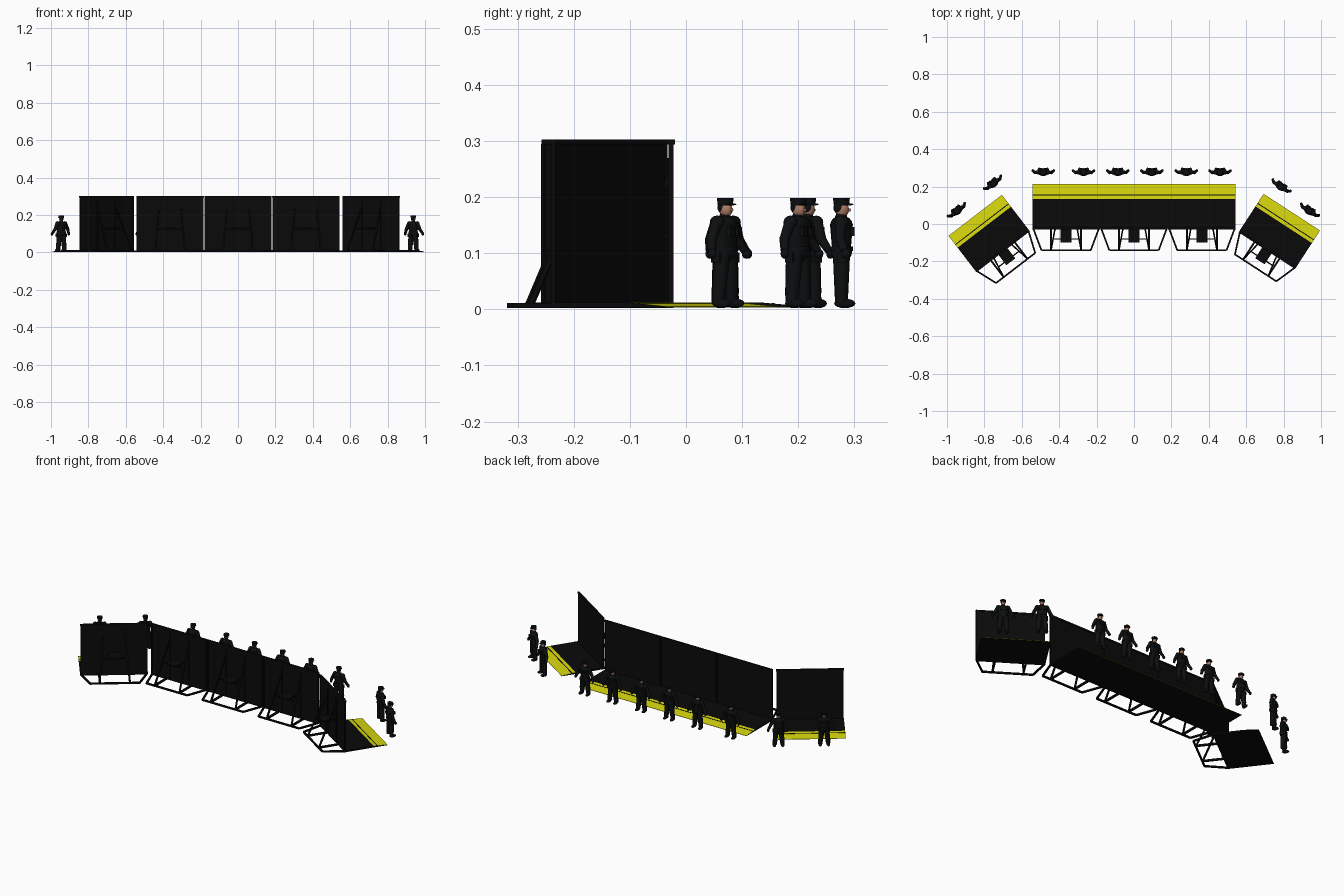
import bpy, bmesh, math
from mathutils import Matrix, Vector

if "Cube" in bpy.data.objects:
    bpy.data.objects.remove(bpy.data.objects["Cube"])

def material(name, rgb):
    m = bpy.data.materials.new(name)
    m.diffuse_color = (*rgb, 1)
    m.use_nodes = True
    m.node_tree.nodes["Principled BSDF"].inputs["Base Color"].default_value = m.diffuse_color
    return m

BLACK = material("matte_black", (0.003, 0.003, 0.003))
YELLOW = material("warning_yellow", (0.68, 0.68, 0.004))
CLOTH = material("uniform_black", (0.004, 0.0045, 0.005))
SKIN = material("skin", (0.42, 0.2, 0.13))

def paint(verts, idx):
    for f in {f for v in verts for f in v.link_faces}:
        f.material_index = idx

def box(bm, c, s, idx=0):
    mat = Matrix.Translation(c) @ Matrix.Diagonal((*s, 1))
    paint(bmesh.ops.create_cube(bm, size=1, matrix=mat)["verts"], idx)

def along(a, b):
    a, b = Vector(a), Vector(b)
    q = (b - a).to_track_quat('Z', 'Y').to_matrix().to_4x4()
    return Matrix.Translation((a + b) / 2) @ q, (b - a).length

def bar(bm, a, b, w):
    mat, n = along(a, b)
    bmesh.ops.create_cube(bm, size=1, matrix=mat @ Matrix.Diagonal((w, w, n, 1)))

def limb(bm, a, b, r1, r2, idx=0, flat=1, seg=12):
    mat, n = along(a, b)
    mat = Matrix.Translation(mat.translation) @ Matrix.Diagonal((1, flat, 1, 1)) @ mat.to_3x3().to_4x4()
    paint(bmesh.ops.create_cone(bm, cap_ends=True, segments=seg, radius1=r1, radius2=r2,
                                depth=n, matrix=mat)["verts"], idx)

def ball(bm, c, s, idx=0):
    mat = Matrix.Translation(c) @ Matrix.Diagonal((*s, 1))
    paint(bmesh.ops.create_uvsphere(bm, u_segments=14, v_segments=8, radius=1, matrix=mat)["verts"], idx)

def mesh(name, bm, mats):
    bmesh.ops.recalc_face_normals(bm, faces=bm.faces[:])
    me = bpy.data.meshes.new(name)
    bm.to_mesh(me)
    bm.free()
    for m in mats:
        me.materials.append(m)
    return me

def place(name, me, loc=(0, 0, 0), deg=0):
    ob = bpy.data.objects.new(name, me)
    ob.location = loc
    ob.rotation_euler.z = math.radians(deg)
    bpy.context.collection.objects.link(ob)
    return ob

# Shield wall panel: sheet, edge rails and rear ribs
bm = bmesh.new()
box(bm, (0, 0, 0.151), (0.358, 0.006, 0.298))
box(bm, (0, 0, 0.298), (0.36, 0.011, 0.009))
for s in (-1, 1):
    box(bm, (s * 0.175, -0.002, 0.15), (0.008, 0.009, 0.29))
    box(bm, (s * 0.06, -0.005, 0.14), (0.01, 0.006, 0.26))
wall = mesh("wall_panel", bm, [BLACK])

# Ground frame behind the wall, with sloping braces and a small step
bm = bmesh.new()
z = 0.007
bar(bm, (-0.132, -0.115, z), (0.132, -0.115, z), 0.009)
for s in (-1, 1):
    bar(bm, (s * 0.175, 0, z), (s * 0.132, -0.115, z), 0.009)
    bar(bm, (s * 0.08, 0, z), (s * 0.08, -0.115, z), 0.01)
    bar(bm, (s * 0.06, -0.004, 0.24), (s * 0.08, -0.113, z), 0.008)
box(bm, (0, -0.038, 0.13), (0.06, 0.07, 0.008))
bar(bm, (-0.07, -0.055, 0.125), (0.07, -0.055, 0.125), 0.007)
frame = mesh("rear_frame", bm, [BLACK])

# Floor plate with a sloped yellow ramp, as an extruded profile
def platform(width):
    bm = bmesh.new()
    prof = [(0, 0.003), (0.24, 0.003), (0.24, 0.005), (0.16, 0.012), (0, 0.012)]
    face = bm.faces.new([bm.verts.new((-width / 2, y, h)) for y, h in prof])
    ext = bmesh.ops.extrude_face_region(bm, geom=[face])
    bmesh.ops.translate(bm, vec=(width, 0, 0),
                        verts=[v for v in ext["geom"] if isinstance(v, bmesh.types.BMVert)])
    bmesh.ops.recalc_face_normals(bm, faces=bm.faces[:])
    for f in bm.faces:
        c = f.calc_center_median()
        if c.y > 0.16 and f.normal.z > -0.1 and abs(f.normal.x) < 0.5:
            f.material_index = 1
    # dark line between the two yellow bands
    box(bm, (0, 0.18, 0.0106), (width, 0.005, 0.0012))
    return mesh("floor_plate", bm, [BLACK, YELLOW])

wings = {"left": ((-0.703, -0.144, 0), 37.5), "right": ((0.713, -0.138, 0), -33)}
spots = {f"middle_{i}": ((x, -0.025, 0), 0) for i, x in enumerate((-0.363, 0, 0.363))}
for key, (loc, deg) in {**spots, **wings}.items():
    place(f"wall_panel_{key}", wall, loc, deg)
    place(f"rear_frame_{key}", frame, loc, deg)
place("floor_plate_middle", platform(1.085), (0, -0.025, 0))
wing_floor = platform(0.36)
for key, (loc, deg) in wings.items():
    place(f"floor_plate_{key}", wing_floor, loc, deg)

# Standing guard facing +y
bm = bmesh.new()
for s in (-1, 1):
    limb(bm, (s * 0.021, 0, 0.012), (s * 0.012, 0, 0.1), 0.0115, 0.0155)      # leg
    ball(bm, (s * 0.022, 0.006, 0.0085), (0.0095, 0.019, 0.0085))             # boot
    limb(bm, (s * 0.0215, -0.001, 0.008), (s * 0.02, 0, 0.036), 0.0105, 0.0125)
    ball(bm, (s * 0.025, 0, 0.153), (0.012, 0.013, 0.012))                    # shoulder
    limb(bm, (s * 0.026, 0, 0.154), (s * 0.042, -0.002, 0.123), 0.0105, 0.009)
    ball(bm, (s * 0.042, -0.002, 0.123), (0.0092, 0.0092, 0.0092))            # elbow
    limb(bm, (s * 0.042, -0.002, 0.123), (s * 0.054, 0.006, 0.102), 0.009, 0.007)
    ball(bm, (s * 0.056, 0.008, 0.097), (0.007, 0.008, 0.009))                # glove
    box(bm, (s * 0.027, 0, 0.09), (0.008, 0.016, 0.018))                      # pouch
    box(bm, (s * 0.012, 0.02, 0.137), (0.014, 0.007, 0.016))                  # vest pocket
ball(bm, (0, 0, 0.1), (0.026, 0.019, 0.017))                                  # hips
limb(bm, (0, 0, 0.1), (0, 0, 0.15), 0.024, 0.03, flat=0.68, seg=16)           # torso
ball(bm, (0, 0, 0.149), (0.0295, 0.02, 0.016))
limb(bm, (0, 0, 0.102), (0, 0, 0.11), 0.027, 0.027, flat=0.76, seg=16)        # belt
limb(bm, (0, 0, 0.155), (0, 0.001, 0.172), 0.009, 0.008, 1)                   # neck
limb(bm, (0, -0.001, 0.158), (0, 0, 0.167), 0.012, 0.0095)                    # collar
ball(bm, (0, 0.001, 0.176), (0.0105, 0.0125, 0.0145), 1)                      # head
ball(bm, (0, 0.014, 0.175), (0.002, 0.003, 0.003), 1)                         # nose
ball(bm, (0, -0.004, 0.179), (0.0112, 0.0105, 0.011))                         # hair
limb(bm, (0, 0, 0.183), (0, 0, 0.196), 0.0135, 0.015, seg=16)                 # cap crown
ball(bm, (0, 0.012, 0.185), (0.0115, 0.0095, 0.002))                          # cap brim
guard = mesh("guard", bm, [CLOTH, SKIN])
for p in guard.polygons:
    p.use_smooth = True
guard.set_sharp_from_angle(angle=math.radians(40))

posts = [(x, 0.277, 0) for x in (-0.485, -0.27, -0.087, 0.095, 0.28, 0.46)]
posts += [(-0.945, 0.07, 37.5), (-0.752, 0.217, 37.5), (0.785, 0.2, -33), (0.937, 0.07, -33)]
for i, (x, y, deg) in enumerate(posts):
    place(f"guard_{i + 1}", guard, (x, y, 0.002), deg)
